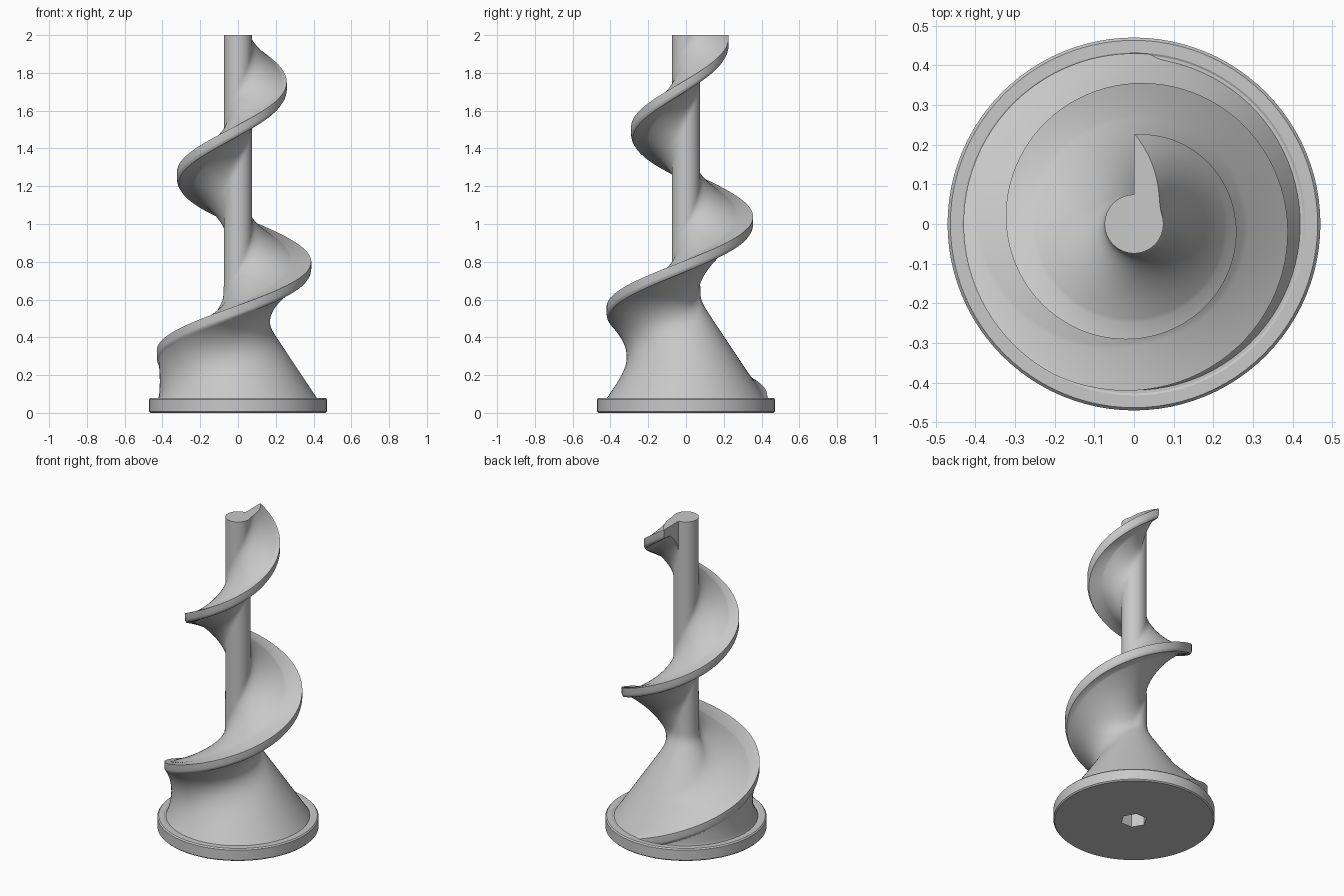
import bpy, bmesh, math
from mathutils import Vector

cube = bpy.data.objects.get("Cube")
if cube:
    bpy.data.objects.remove(cube, do_unlink=True)

PITCH = 0.955        # drop of the flight per turn
START_Z = 1.972      # height of the flight's rim at its cut upper end
RIM = 0.03           # half thickness of the rim
SHAFT = 0.074
BASE_TOP = 0.08

steel = bpy.data.materials.new("grey_metal")
steel.use_nodes = True
grey = (0.58, 0.58, 0.58, 1)
steel.diffuse_color = grey
steel.node_tree.nodes["Principled BSDF"].inputs["Base Color"].default_value = grey


def clamp(value):
    return min(max(value, 0), 1)


def finish(name, bm):
    bmesh.ops.recalc_face_normals(bm, faces=bm.faces)
    mesh = bpy.data.meshes.new(name)
    bm.to_mesh(mesh)
    bm.free()
    obj = bpy.data.objects.new(name, mesh)
    bpy.context.collection.objects.link(obj)
    mesh.materials.append(steel)
    bpy.ops.object.select_all(action='DESELECT')
    obj.select_set(True)
    bpy.context.view_layer.objects.active = obj
    bpy.ops.object.shade_smooth_by_angle(angle=math.radians(30))
    return obj


def skin(bm, columns):
    """Quads between neighbouring columns of vertices."""
    for a, b in zip(columns, columns[1:]):
        for i in range(len(a) - 1):
            bm.faces.new((a[i], a[i + 1], b[i + 1], b[i]))


def core_radius(z):
    """Straight shaft that flares softly into the cone."""
    cone = 0.09 + (0.57 - z) * 0.667
    return (cone + SHAFT + math.sqrt((cone - SHAFT) ** 2 + 0.0003)) / 2


def flight_width(turn, offset, width):
    """Width of the flight left at a height above or below the rim."""
    s = abs(offset) - RIM
    if s <= 0:
        return width
    if offset > 0:
        # Upper side: flat outside, short fillet inside, running out on the cone
        fillet = min(width, 0.155) + 0.4 * max(width - 0.155, 0)
        return fillet * (1 - clamp(s / (0.2 * clamp(width / 0.15) + 0.001))) ** 2.6
    # Underside: tight fillet on the shaft, growing into a full wall near the base
    flare = clamp((turn - 230) / 310)
    power = max(2.6 - 0.4 * flare - max(turn - 540, 0) / 50, 0.3)
    fillet = width * (0.65 + 0.35 * flare)
    return fillet * (1 - clamp(s / (0.18 + 0.24 * flare))) ** power


def screw_point(turn, offset, has_flight):
    """Surface point at a clockwise turn from the back, offset from the rim's middle."""
    rim_z = START_Z - PITCH * turn / 360
    z = rim_z + offset
    r = core_radius(z)
    if has_flight:
        rim_r = min(0.225 + 0.136 * (START_Z - rim_z), 0.43)
        rim_r -= 0.01 * clamp((-offset - 0.01) / 0.02) ** 2     # rounded lower edge
        r += flight_width(turn, offset, max(rim_r - r, 0))
    a = math.radians(90 - turn)
    return Vector((r * math.cos(a), r * math.sin(a), z))


# Screw: one helical strip, whose lower border meets its upper border a turn later
ROWS = 28
half = [RIM + (PITCH / 2 - RIM) * (k / ROWS) ** 1.6 for k in range(ROWS + 1)]
offsets = [-t for t in reversed(half)] + [-0.02, -0.01] + half
STEP = 4
stations = [(t, False) for t in range(-360, 1, STEP)]
stations += [(t, True) for t in range(0, 1081, STEP)]
bm = bmesh.new()
skin(bm, [[bm.verts.new(screw_point(t, o, f)) for o in offsets] for t, f in stations])
bmesh.ops.remove_doubles(bm, verts=bm.verts, dist=0.0001)

# Trim level with the top and just inside the base, then cap the top
bmesh.ops.bisect_plane(bm, geom=bm.verts[:] + bm.edges[:] + bm.faces[:],
                       plane_co=(0, 0, BASE_TOP - 0.01), plane_no=(0, 0, 1), clear_inner=True)
cut = bmesh.ops.bisect_plane(bm, geom=bm.verts[:] + bm.edges[:] + bm.faces[:],
                             plane_co=(0, 0, 2), plane_no=(0, 0, 1), clear_outer=True)
rim_edges = [e for e in cut["geom_cut"] if isinstance(e, bmesh.types.BMEdge)]
bmesh.ops.holes_fill(bm, edges=rim_edges, sides=0)
finish("screw", bm)

# Base disc with chamfered edges and a hexagonal drive socket underneath
SIDES = 96


def base_point(angle, r, z, hexagonal):
    if hexagonal:
        r *= math.cos(math.pi / 6) / math.cos(angle % (math.pi / 3) - math.pi / 6)
    return Vector((r * math.cos(angle), r * math.sin(angle), z))


profile = [(0.078, 0.2, True), (0.078, 0, True), (0.463, 0, False), (0.47, 0.007, False),
           (0.47, 0.072, False), (0.463, BASE_TOP, False), (0.432, BASE_TOP, False),
           (0.427, BASE_TOP - 0.003, False), (0.39, BASE_TOP - 0.003, False)]
bm = bmesh.new()
columns = [[bm.verts.new(base_point(2 * math.pi * i / SIDES, *p)) for p in profile]
           for i in range(SIDES)]
skin(bm, columns + columns[:1])
bm.faces.new([c[0] for c in columns])
finish("base_disc", bm)
